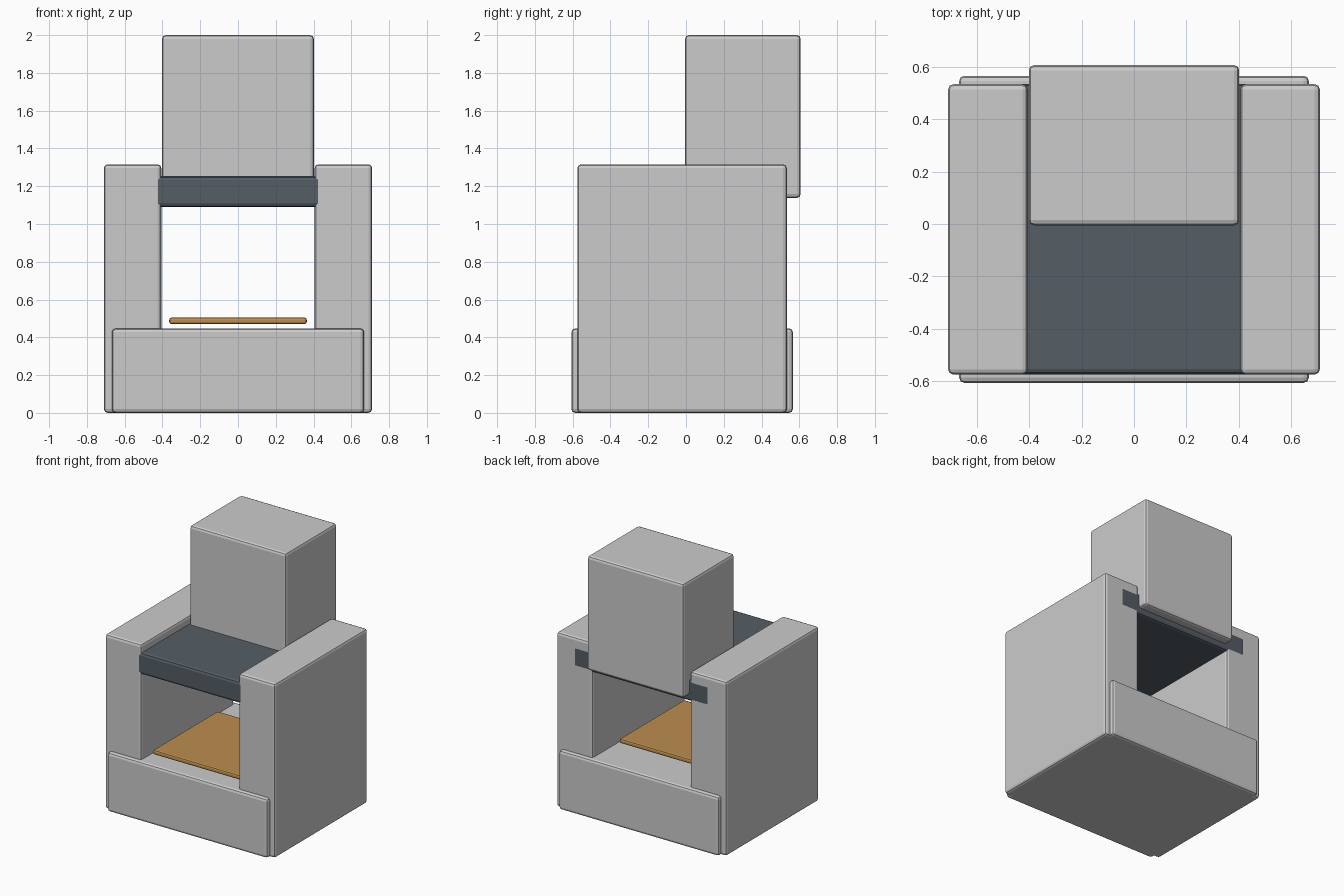
import bpy

if "Cube" in bpy.data.objects:
    bpy.data.objects.remove(bpy.data.objects["Cube"])


def material(name, rgb):
    m = bpy.data.materials.new(name)
    m.diffuse_color = (*rgb, 1)
    m.use_nodes = True
    m.node_tree.nodes["Principled BSDF"].inputs["Base Color"].default_value = m.diffuse_color
    return m


def block(name, lo, hi, bevel=0.02, mat=None):
    """Box between two corners with softly rounded edges."""
    bpy.ops.mesh.primitive_cube_add(
        size=1, location=[(a + b) / 2 for a, b in zip(lo, hi)])
    ob = bpy.context.object
    ob.name = name
    ob.scale = [b - a for a, b in zip(lo, hi)]
    bpy.ops.object.transform_apply(location=False, rotation=False, scale=True)
    mod = ob.modifiers.new("rounded_edges", 'BEVEL')
    mod.width = bevel
    mod.segments = 2
    if mat:
        ob.data.materials.append(mat)
    return ob


slate = material("slate", (0.09, 0.11, 0.13))
glow = material("ember_orange", (0.50, 0.27, 0.08))

# Hearth base
block("base", (-0.668, -0.607, 0), (0.668, 0.566, 0.447))

# Side pillars, mirrored left and right
for side, x0, x1 in (("left", -0.71, -0.406), ("right", 0.406, 0.71)):
    block(side + "_pillar", (x0, -0.575, 0), (x1, 0.534, 1.316))

# Dark lintel slab let into both pillars
block("lintel", (-0.57, -0.574, 1.09), (0.57, 0.535, 1.253), mat=slate)

# Chimney set back on the lintel
block("chimney", (-0.402, -0.005, 1.138), (0.402, 0.607, 2.0))

# Thin fire bed plate just above the base
block("fire_bed", (-0.364, -0.497, 0.47), (0.364, 0.275, 0.505),
      bevel=0.012, mat=glow)
